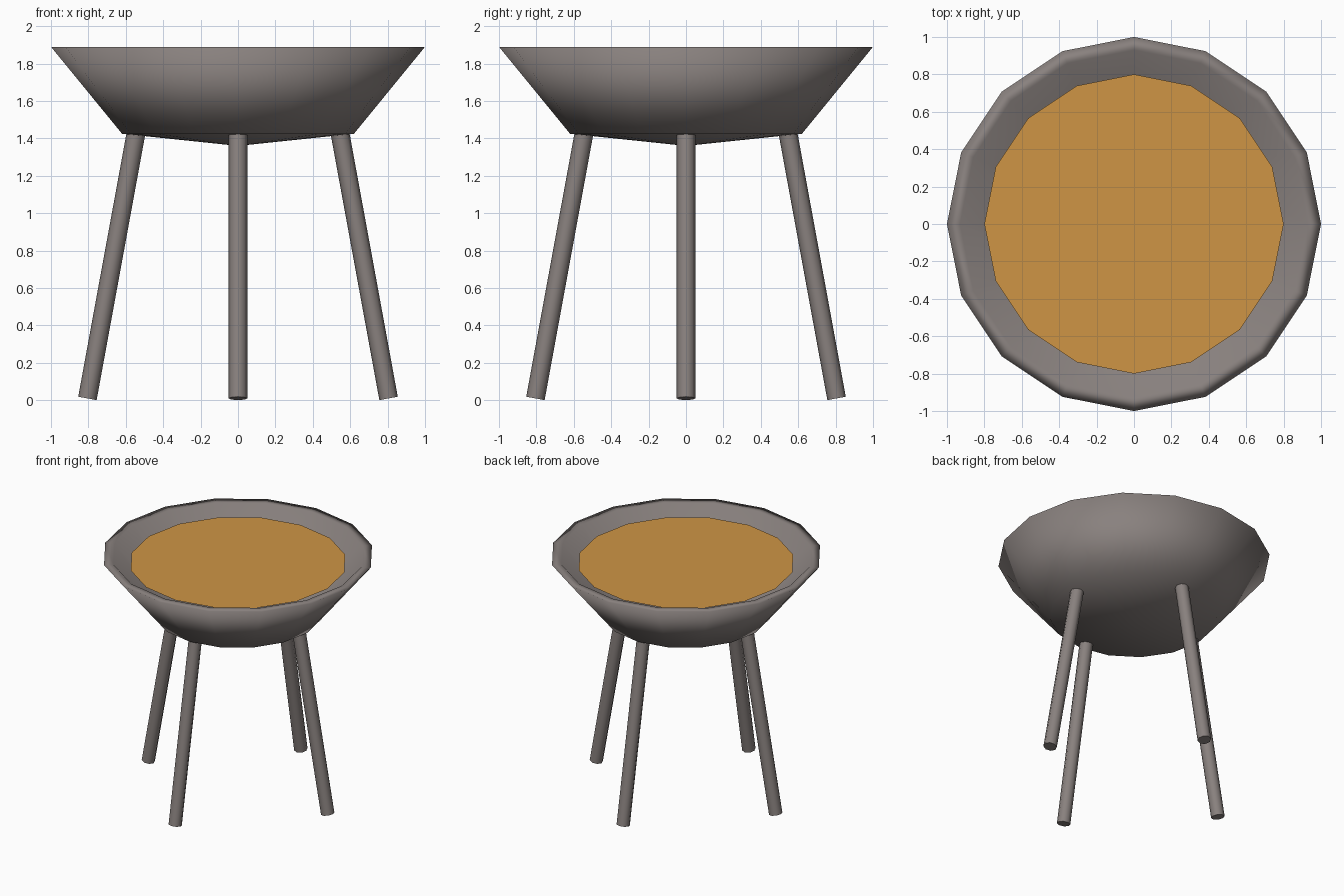
import bpy, bmesh, math
from mathutils import Vector

cube = bpy.data.objects.get("Cube")
if cube:
    bpy.data.objects.remove(cube, do_unlink=True)


def material(name, rgb):
    m = bpy.data.materials.new(name)
    m.use_nodes = True
    m.diffuse_color = (*rgb, 1)
    m.node_tree.nodes["Principled BSDF"].inputs["Base Color"].default_value = (*rgb, 1)
    return m


iron = material("warm grey iron", (0.25, 0.22, 0.21))
amber = material("amber", (0.62, 0.30, 0.06))


def add_object(name, bm, mat, smooth):
    bmesh.ops.recalc_face_normals(bm, faces=bm.faces)
    for f in bm.faces:
        f.smooth = smooth(f)
    me = bpy.data.meshes.new(name)
    bm.to_mesh(me)
    bm.free()
    me.materials.append(mat)
    ob = bpy.data.objects.new(name, me)
    bpy.context.collection.objects.link(ob)
    return ob


# Bowl: a lathed profile with shallow conical base and flat rim
profile = [(0, 1.36), (0.62, 1.425), (1.0, 1.89), (0.93, 1.89), (0.56, 1.48), (0, 1.43)]
bm = bmesh.new()
verts = [bm.verts.new((r, 0, z)) for r, z in profile]
edges = [bm.edges.new(pair) for pair in zip(verts, verts[1:])]
bmesh.ops.spin(bm, geom=verts + edges, axis=(0, 0, 1), cent=(0, 0, 0),
               angle=math.tau, steps=16)
bmesh.ops.remove_doubles(bm, verts=bm.verts, dist=0.001)
add_object("bowl", bm, iron, lambda f: True)

# Disc of glowing contents, sitting just under the rim
bm = bmesh.new()
bmesh.ops.create_circle(bm, cap_ends=True, segments=16, radius=0.8)
bmesh.ops.translate(bm, verts=bm.verts, vec=(0, 0, 1.83))
add_object("bowl_contents", bm, amber, lambda f: False)

# Four splayed legs
top, foot = Vector((0.545, 0, 1.43)), Vector((0.805, 0, 0.01))
axis = top - foot
for i, name in enumerate(("left", "back", "right", "front")):
    bm = bmesh.new()
    bmesh.ops.create_cone(bm, cap_ends=True, segments=8, radius1=0.05,
                          radius2=0.05, depth=axis.length)
    leg = add_object(name + "_leg", bm, iron, lambda f: len(f.verts) == 4)
    for e in leg.data.edges:
        a, b = (leg.data.vertices[v].co.z for v in e.vertices)
        e.use_edge_sharp = abs(a - b) < 0.01
    leg.rotation_euler = (0, math.atan2(axis.x, axis.z), i * math.pi / 2)
    centre = (top + foot) / 2
    turn = i * math.pi / 2
    leg.location = (centre.x * math.cos(turn), centre.x * math.sin(turn), centre.z)
